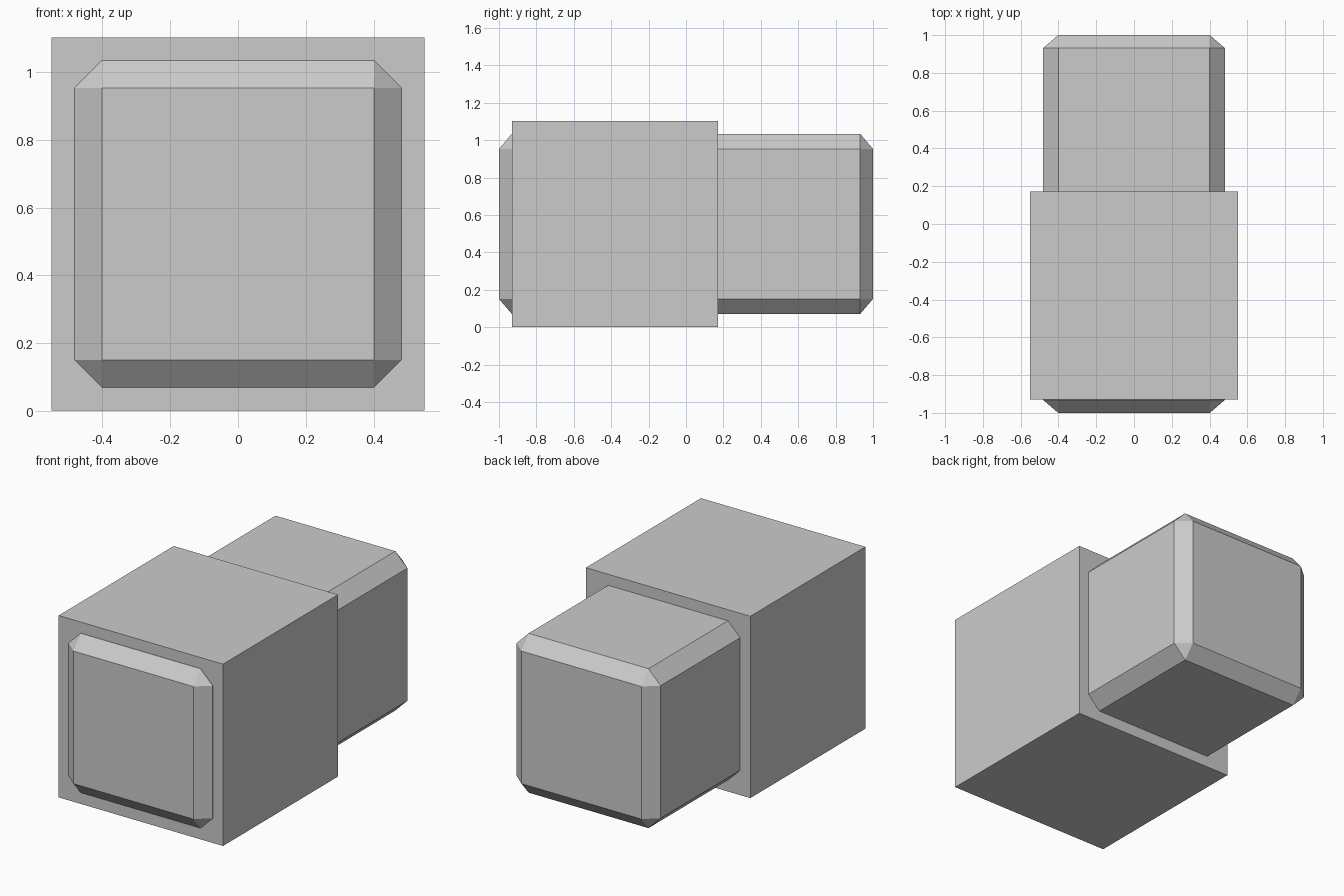
import bpy, bmesh
from mathutils import Vector

if "Cube" in bpy.data.objects:
    bpy.data.objects.remove(bpy.data.objects["Cube"])


def block(name, size, centre, chamfer=0.0, depth=0.0):
    """Box with optional flat chamfer: 'chamfer' across x and z, 'depth' along y."""
    squash = depth / chamfer if chamfer else 1.0
    bm = bmesh.new()
    bmesh.ops.create_cube(bm, size=1)
    bmesh.ops.scale(bm, vec=Vector((size[0], size[1] / squash, size[2])), verts=bm.verts)
    if chamfer:
        bmesh.ops.bevel(bm, geom=bm.edges[:], offset=chamfer, offset_type='OFFSET',
                        segments=1, profile=0.5, affect='EDGES')
        bmesh.ops.scale(bm, vec=Vector((1, squash, 1)), verts=bm.verts)
    mesh = bpy.data.meshes.new(name)
    bm.to_mesh(mesh)
    bm.free()
    obj = bpy.data.objects.new(name, mesh)
    obj.location = centre
    bpy.context.collection.objects.link(obj)
    return obj


# Plain sharp-edged housing around the front half
block("housing", (1.10, 1.10, 1.10), (0, -0.379, 0.551))

# Long chamfered core running through the housing
block("core", (0.964, 2.0, 0.964), (0, 0, 0.552), chamfer=0.081, depth=0.069)
